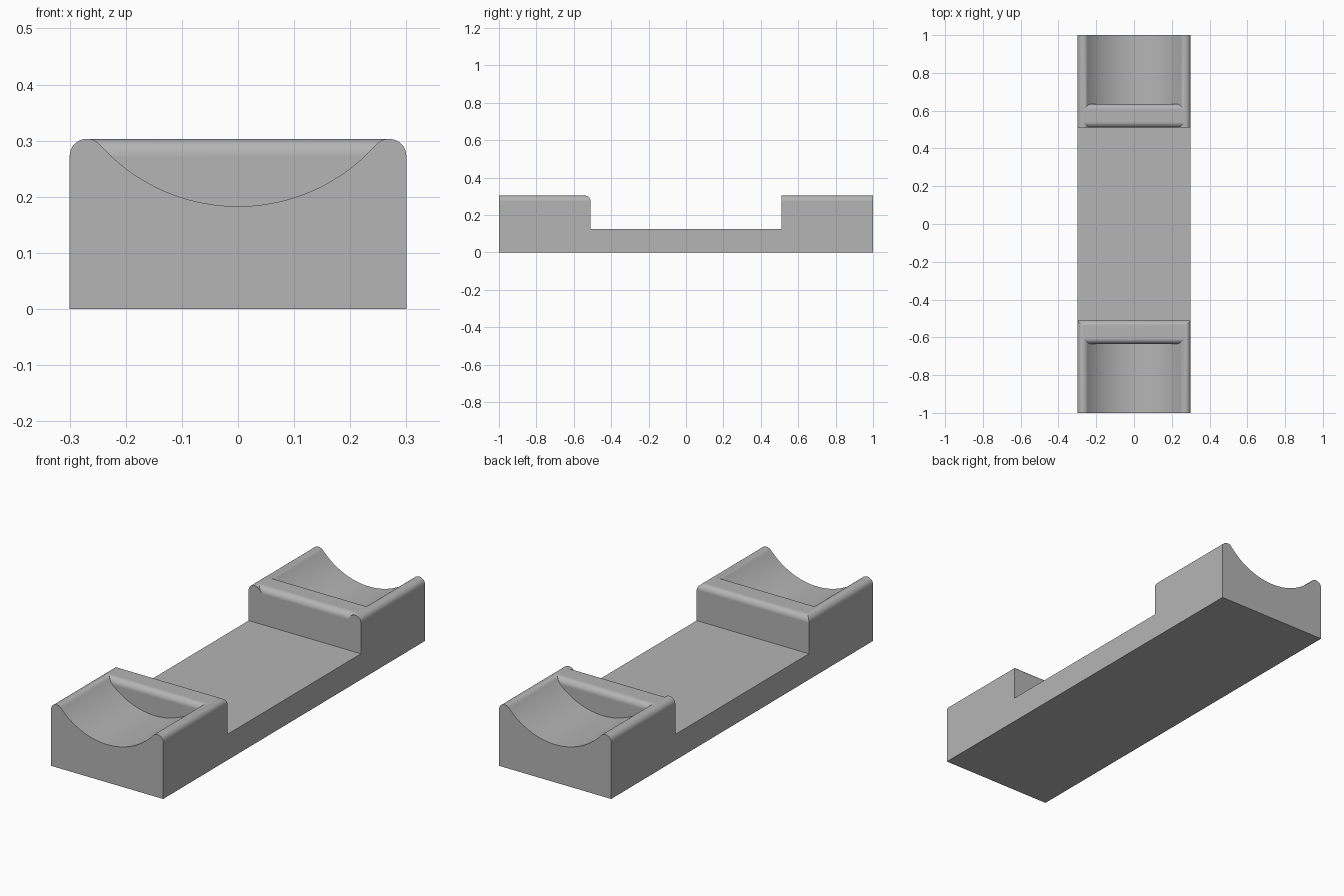
import bpy, bmesh
from math import cos, sin, pi, radians, sqrt, atan2

cube = bpy.data.objects.get("Cube")
if cube:
    bpy.data.objects.remove(cube, do_unlink=True)

W, L = 0.3, 1.0            # half width, half length
TOP, FLOOR = 0.303, 0.125  # block height, middle floor height
INNER, LIP = 0.51, 0.635   # inner block faces, scoop end walls
R = 0.03                   # edge rounding
SCOOP_R, SCOOP_Z = 0.33, 0.183
FAR = 1.3                  # overshoot for cutters

grey = bpy.data.materials.new("mid_grey")
grey.use_nodes = True
colour = (0.46, 0.46, 0.46, 1)
grey.diffuse_color = colour
grey.node_tree.nodes["Principled BSDF"].inputs["Base Color"].default_value = colour


def arc(cx, cz, r, a0, a1, steps=10):
    angles = [radians(a0 + (a1 - a0) * i / steps) for i in range(steps + 1)]
    return [(cx + r * cos(a), cz + r * sin(a)) for a in angles]


def prism(name, profiles, axis, lo, hi):
    """Extrude closed profiles of (across, z) points along the x or y axis."""
    place = (lambda p, t: (t, p[0], p[1])) if axis == "x" else (lambda p, t: (p[0], t, p[1]))
    bm = bmesh.new()
    for pts in profiles:
        a = [bm.verts.new(place(p, lo)) for p in pts]
        b = [bm.verts.new(place(p, hi)) for p in pts]
        bm.faces.new(a)
        bm.faces.new(b[::-1])
        for i in range(len(pts)):
            j = (i + 1) % len(pts)
            bm.faces.new((a[j], a[i], b[i], b[j]))
    bmesh.ops.recalc_face_normals(bm, faces=bm.faces)
    mesh = bpy.data.meshes.new(name)
    bm.to_mesh(mesh)
    bm.free()
    obj = bpy.data.objects.new(name, mesh)
    bpy.context.collection.objects.link(obj)
    obj.data.materials.append(grey)
    return obj


def combine(obj, tool, operation):
    mod = obj.modifiers.new("combine", "BOOLEAN")
    mod.object, mod.operation, mod.solver = tool, operation, "EXACT"
    bpy.context.view_layer.objects.active = obj
    bpy.ops.object.modifier_apply(modifier=mod.name)
    bpy.data.objects.remove(tool, do_unlink=True)


# Cradle body: side outline with a rounded front block and a square back block
side = [(-L, 0), (L, 0), (L, TOP), (INNER, TOP), (INNER, FLOOR), (-INNER, FLOOR)]
side += arc(-INNER - R, TOP - R, R, 0, 90) + [(-L, TOP)]
body = prism("cradle_body", [side], "x", -FAR, FAR)

# Rounded long top edges
outline = [(-W, 0), (W, 0)]
outline += arc(W - R, TOP - R, R, 0, 90) + arc(R - W, TOP - R, R, 90, 180)
combine(body, prism("width_outline", [outline], "y", -L, L), "INTERSECT")

# Scoop section: a broad arc blending into rounded rails
centre_z = SCOOP_Z + SCOOP_R
drop = centre_z - (TOP - R)
rail_x = sqrt((SCOOP_R + R) ** 2 - drop ** 2)
tilt = atan2(drop, rail_x) * 180 / pi
scoop = [(-rail_x, TOP + R)] + arc(-rail_x, TOP - R, R, 90, tilt)
scoop += arc(0, centre_z, SCOOP_R, 180 + tilt, 360 - tilt, 40)[1:-1]
scoop += arc(rail_x, TOP - R, R, 180 - tilt, 90) + [(rail_x, TOP + R)]
cutter = prism("scoop_cutter", [scoop], "y", -FAR, FAR)

# Keep the scoop beyond the rounded lips, plus the back block's inner edge rounding
high = TOP + 2 * R
back = [(FAR, 0), (FAR, high), (LIP - R, high)] + arc(LIP - R, TOP - R, R, 90, 0) + [(LIP, 0)]
front = [(-y, z) for y, z in back]
edge = [(INNER - R, TOP - R)] + arc(INNER + R, TOP - R, R, 180, 90)
edge += [(INNER + R, high), (INNER - R, high)]
combine(cutter, prism("lip_limits", [front, back, edge], "x", -FAR, FAR), "INTERSECT")
combine(body, cutter, "DIFFERENCE")

# Smooth rounded edges, crisp corners
bpy.ops.object.select_all(action="DESELECT")
body.select_set(True)
bpy.context.view_layer.objects.active = body
bpy.ops.object.shade_smooth_by_angle(angle=radians(30))
weighted = body.modifiers.new("weighted_normals", "WEIGHTED_NORMAL")
weighted.keep_sharp = True
